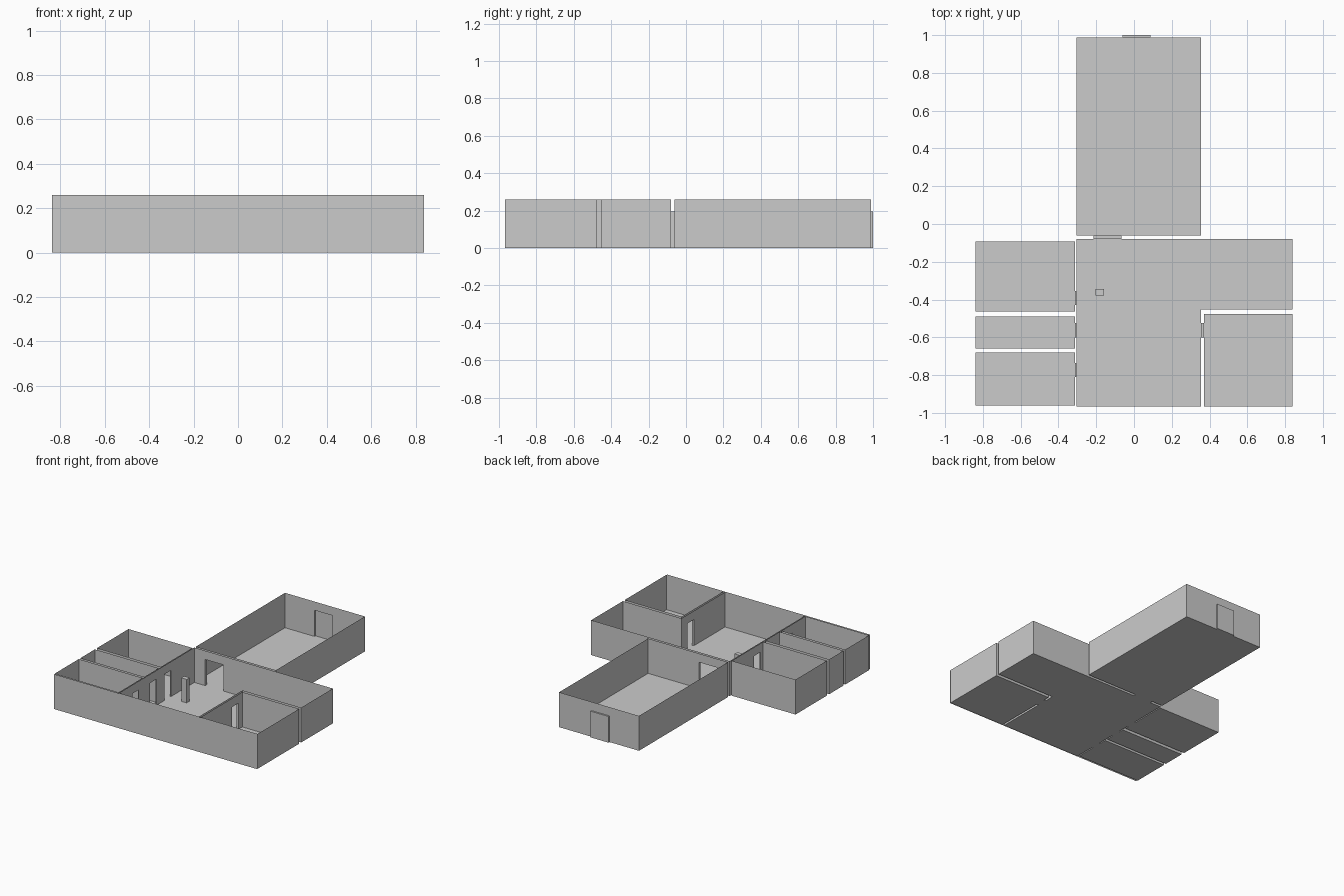
import bpy

if "Cube" in bpy.data.objects:
    bpy.data.objects.remove(bpy.data.objects["Cube"])

H, DOOR_H = 0.26, 0.195
XL, XR = -0.304, 0.355            # side walls of hall and living room
LO, LI, RI, RO = -0.838, -0.312, 0.37, 0.838

# Doorways: name, axis they pass through, x0, x1, y0, y1, closed at far end
DOORS = [
    ("hall_doorway", 1, -0.215, -0.065, -0.08, -0.061, False),
    ("entrance_recess", 1, -0.062, 0.087, 0.988, 1.0, True),
    ("back_left_doorway", 0, LI, XL, -0.43, -0.355, False),
    ("middle_left_doorway", 0, LI, XL, -0.60, -0.525, False),
    ("front_left_doorway", 0, LI, XL, -0.81, -0.735, False),
    ("right_doorway", 0, XR, RI, -0.60, -0.525, False),
]


def make(name, faces):
    verts = [v for f in faces for v in f]
    polys, i = [], 0
    for f in faces:
        polys.append(list(range(i, i + len(f))))
        i += len(f)
    me = bpy.data.meshes.new(name)
    me.from_pydata(verts, [], polys)
    ob = bpy.data.objects.new(name, me)
    bpy.context.collection.objects.link(ob)
    return ob


def upright(a, b, z0, z1):
    return [(*b, z0), (*a, z0), (*a, z1), (*b, z1)]


def rect(x0, x1, y0, y1):
    return [(x0, y0), (x1, y0), (x1, y1), (x0, y1)]


def wall(a, b):
    """Wall from a to b, left open wherever a doorway touches it."""
    along = 0 if abs(a[1] - b[1]) < 1e-6 else 1
    across = 1 - along
    lo, hi = sorted((a[along], b[along]))
    gaps = []
    for _, axis, x0, x1, y0, y1, _ in DOORS:
        span = ((x0, x1), (y0, y1))
        on_wall = min(abs(s - a[across]) for s in span[across]) < 1e-4
        if axis == across and on_wall and lo < span[along][0] and span[along][1] < hi:
            gaps.append(span[along])

    def pt(t):
        return (t, a[1]) if along == 0 else (a[0], t)

    faces, sign = [], b[along] > a[along]

    def add(s, e, z0):
        p, q = (pt(s), pt(e)) if sign else (pt(e), pt(s))
        faces.append(upright(p, q, z0, H))

    t = lo
    for s, e in sorted(gaps):
        add(t, s, 0)
        add(s, e, DOOR_H)
        t = e
    add(t, hi, 0)
    return faces


def room(name, outline):
    make(name + "_floor", [[(x, y, 0) for x, y in outline]])
    faces = []
    for i, a in enumerate(outline):
        faces += wall(a, outline[(i + 1) % len(outline)])
    make(name + "_walls", faces)


# Rooms
room("hall", rect(XL, XR, -0.061, 0.988))
room("living_room", [(XL, -0.967), (XR, -0.967), (XR, -0.453),
                     (RO, -0.453), (RO, -0.08), (XL, -0.08)])
room("right_room", rect(RI, RO, -0.967, -0.477))
room("back_left_room", rect(LO, LI, -0.463, -0.093))
room("middle_left_room", rect(LO, LI, -0.658, -0.489))
room("front_left_room", rect(LO, LI, -0.96, -0.679))

# Doorway linings: threshold, lintel, two jambs, and a door where closed
for name, axis, x0, x1, y0, y1, closed in DOORS:
    c = rect(x0, x1, y0, y1)
    faces = [[(x, y, z) for x, y in c] for z in (0, DOOR_H)]
    faces[1].reverse()
    for i in ((1, 3) if axis == 1 else (0, 2)):
        faces.append(upright(c[i], c[(i + 1) % 4], 0, DOOR_H))
    if closed:
        faces.append(upright(c[2], c[3], 0, DOOR_H))
    make(name, faces)

# Long front facade panel
make("front_facade", [upright((RO, -0.972), (LO, -0.972), 0, H)])

# Free-standing pillar in the living room
bpy.ops.mesh.primitive_cube_add(size=1, location=(-0.181, -0.361, 0.0875))
pillar = bpy.context.object
pillar.name = "pillar"
pillar.scale = (0.044, 0.034, 0.175)
